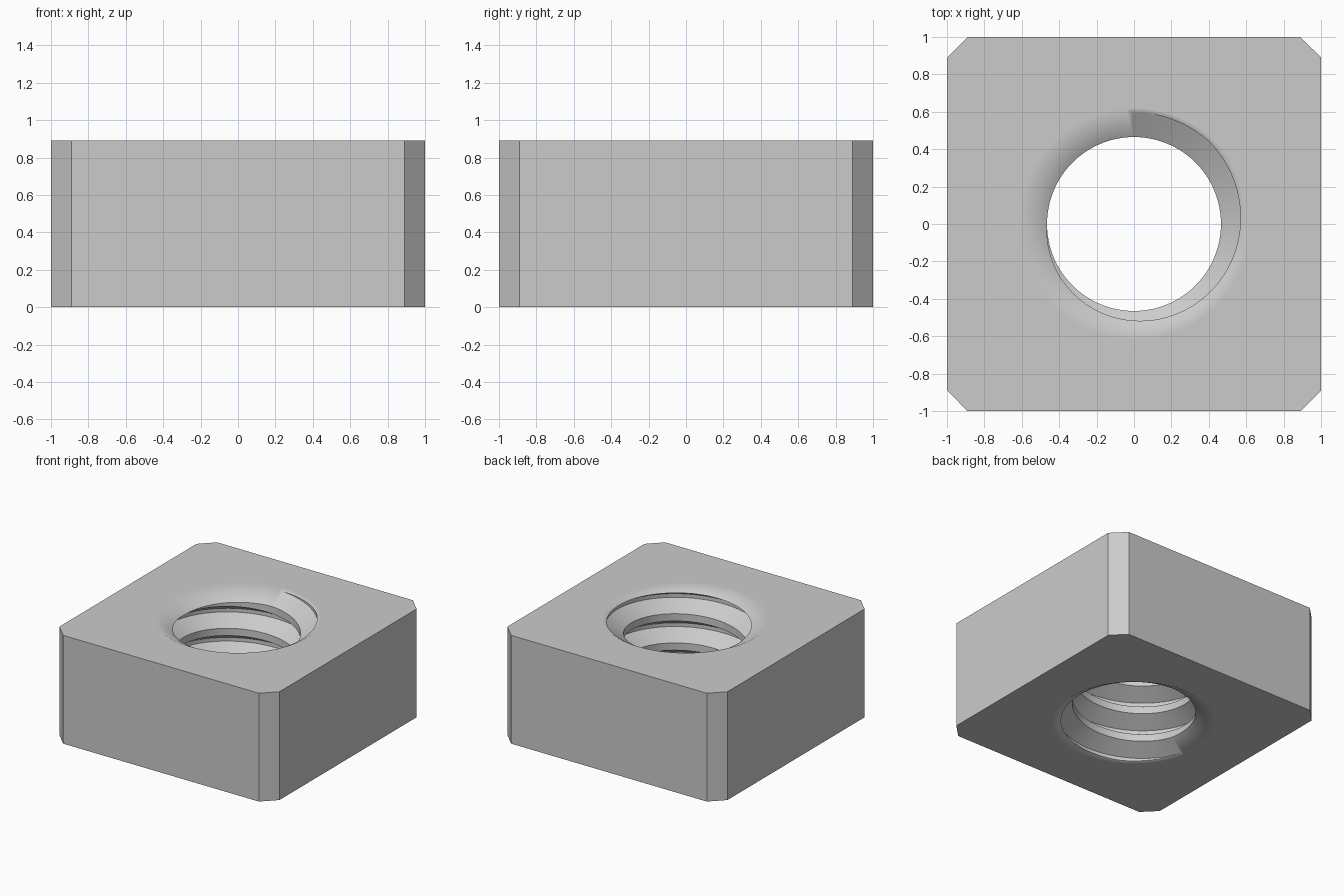
import bpy, bmesh
from math import pi, sin, cos, radians

default = bpy.data.objects.get("Cube")
if default:
    bpy.data.objects.remove(default, do_unlink=True)

HEIGHT = 0.89
CORNER = 0.11
MINOR, MAJOR = 0.465, 0.595
PITCH = 0.24
RIM = 0.62
SEGMENTS = 96

steel = bpy.data.materials.new("steel grey")
steel.use_nodes = True
grey = (0.6, 0.6, 0.6, 1)
steel.diffuse_color = grey
steel.node_tree.nodes["Principled BSDF"].inputs["Base Color"].default_value = grey


def finish(bm, name):
    bmesh.ops.recalc_face_normals(bm, faces=bm.faces)
    mesh = bpy.data.meshes.new(name)
    bm.to_mesh(mesh)
    bm.free()
    mesh.materials.append(steel)
    obj = bpy.data.objects.new(name, mesh)
    bpy.context.collection.objects.link(obj)
    return obj


# Square block with cut vertical corners
def make_block():
    bm = bmesh.new()
    bmesh.ops.create_cube(bm, size=2)
    for v in bm.verts:
        v.co.z = (v.co.z + 1) / 2 * HEIGHT
    upright = [e for e in bm.edges if abs(e.verts[0].co.z - e.verts[1].co.z) > 0.1]
    bmesh.ops.bevel(bm, geom=upright, offset=CORNER, segments=1, affect='EDGES')
    return finish(bm, "square_nut")


# Right-handed threaded rod that taps the bore
def make_tap():
    bm = bmesh.new()
    profile = [(-1 / 16, MAJOR), (1 / 16, MAJOR), (3 / 8, MINOR), (5 / 8, MINOR)]
    rows = [(k + dz, r) for k in range(-5, 4) for dz, r in profile]
    start = HEIGHT - 0.18
    cols = []
    for i in range(SEGMENTS):
        a = -pi + 2 * pi * i / SEGMENTS
        cols.append([bm.verts.new((r * cos(a), r * sin(a),
                                   start + PITCH * (z + i / SEGMENTS)))
                     for z, r in rows])
    for i in range(SEGMENTS):
        last = i == SEGMENTS - 1
        shift = len(profile) if last else 0
        nxt = cols[0 if last else i + 1]
        for j in range(len(rows) - 1 - shift):
            bm.faces.new((cols[i][j], nxt[j + shift],
                          nxt[j + shift + 1], cols[i][j + 1]))
    # Close both helical ends with a fan
    low, high = bm.verts.new((0, 0, -1)), bm.verts.new((0, 0, 2))
    for e in [e for e in bm.edges if e.is_boundary]:
        tip = low if e.verts[0].co.z < HEIGHT / 2 else high
        bm.faces.new((e.verts[0], e.verts[1], tip))
    return finish(bm, "thread_tap")


# Shallow countersink for each end of the bore
def make_countersink(top):
    bm = bmesh.new()
    half = 0.15
    spread = half * 1.732
    wide, narrow = RIM + spread, RIM - spread
    bmesh.ops.create_cone(bm, cap_ends=True, segments=SEGMENTS, depth=2 * half,
                          radius1=narrow if top else wide,
                          radius2=wide if top else narrow)
    bmesh.ops.translate(bm, verts=bm.verts, vec=(0, 0, HEIGHT if top else 0))
    return finish(bm, "countersink_cutter")


nut = make_block()
bpy.context.view_layer.objects.active = nut
for cutter in (make_tap(), make_countersink(True), make_countersink(False)):
    cutter.hide_render = True
    mod = nut.modifiers.new("cut", 'BOOLEAN')
    mod.operation = 'DIFFERENCE'
    mod.solver = 'EXACT'
    mod.object = cutter
    bpy.ops.object.modifier_apply(modifier=mod.name)
    bpy.data.objects.remove(cutter, do_unlink=True)

# Soft rim, crisp thread and outer edges
bpy.ops.object.select_all(action='DESELECT')
nut.select_set(True)
bpy.ops.object.shade_smooth_by_angle(angle=radians(35))
weighted = nut.modifiers.new("weighted normals", 'WEIGHTED_NORMAL')
weighted.keep_sharp = True
